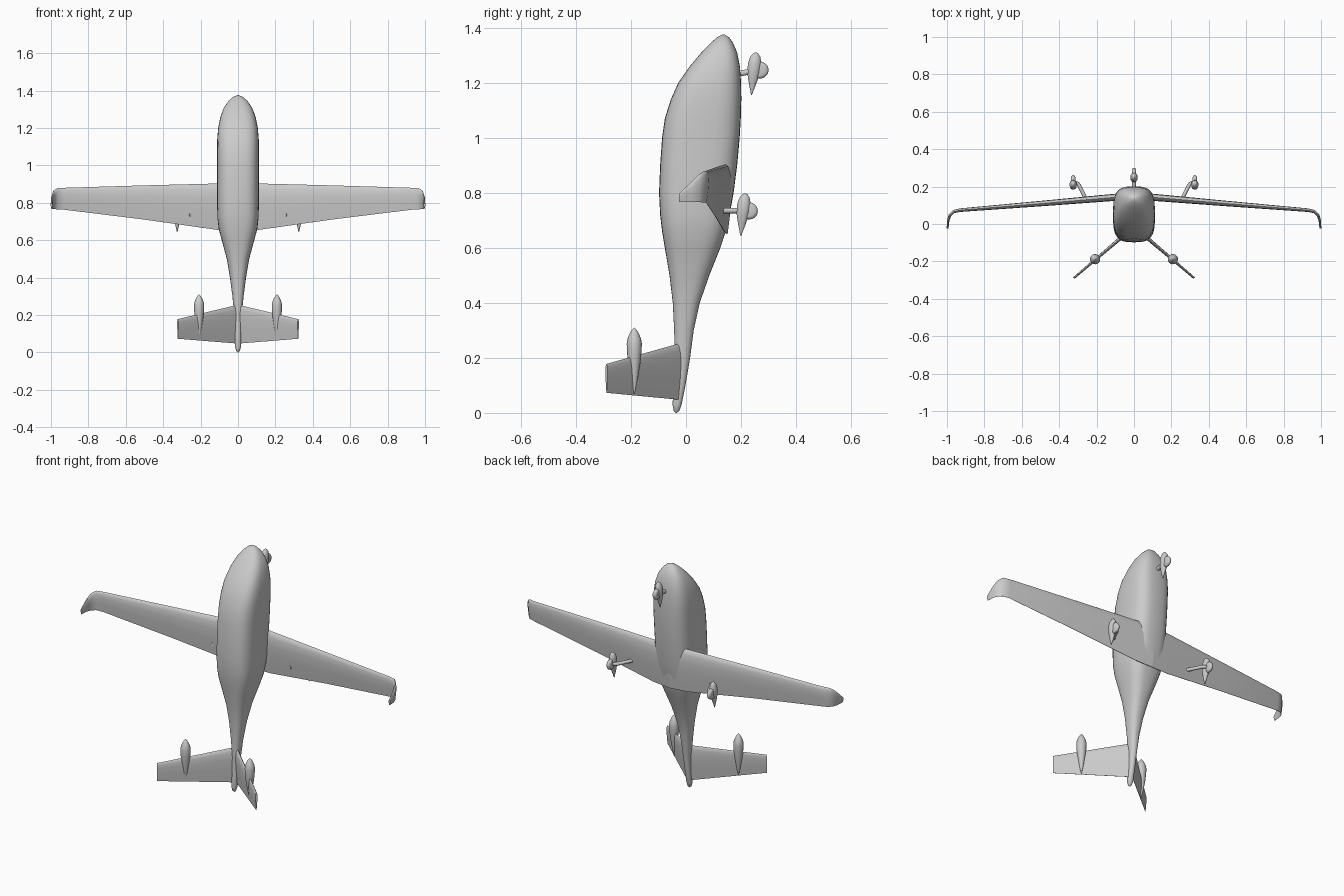
import bpy, bmesh
from math import sin, cos, pi, radians, copysign
from mathutils import Vector

if "Cube" in bpy.data.objects:
    bpy.data.objects.remove(bpy.data.objects["Cube"])


def loft(name, rings, mirror=False, angle=40):
    """Skin a list of equal-length point rings and cap both ends."""
    bm = bmesh.new()
    vs = [[bm.verts.new(p) for p in r] for r in rings]
    n = len(rings[0])
    for a, b in zip(vs, vs[1:]):
        for i in range(n):
            j = (i + 1) % n
            bm.faces.new((a[i], a[j], b[j], b[i]))
    bm.faces.new(vs[0])
    bm.faces.new(vs[-1])
    bmesh.ops.recalc_face_normals(bm, faces=bm.faces)
    me = bpy.data.meshes.new(name)
    bm.to_mesh(me)
    bm.free()
    ob = bpy.data.objects.new(name, me)
    bpy.context.collection.objects.link(ob)
    if mirror:
        ob.modifiers.new("mirror", "MIRROR").use_mirror_merge = False
    bpy.ops.object.select_all(action='DESELECT')
    ob.select_set(True)
    bpy.context.view_layer.objects.active = ob
    bpy.ops.object.shade_smooth_by_angle(angle=radians(angle))
    return ob


def oval(cx, cy, z, rx, ry, e=2.0, n=16):
    """Superellipse ring in a horizontal plane."""
    pw = lambda v: copysign(abs(v) ** (2 / e), v)
    return [(cx + rx * pw(cos(2 * pi * i / n)), cy + ry * pw(sin(2 * pi * i / n)), z)
            for i in range(n)]


def airfoil(x, y, z_lead, z_trail, thick, lean):
    """Wing section: chord along z, thickness along a leaned normal."""
    a = radians(lean)
    nrm = Vector((sin(a), cos(a), 0))
    prof = [(0, 0), (.03, .5), (.12, .85), (.3, 1), (.6, .7), (1, .06)]
    side = [(t, h) for t, h in prof] + [(t, -h) for t, h in prof[:0:-1]]
    return [Vector((x, y, z_lead + (z_trail - z_lead) * t)) + nrm * (h * thick / 2)
            for t, h in side]


def tube(name, pts, r, mirror=False, n=10):
    """Round strut through a few points."""
    pts = [Vector(p) for p in pts]
    rings = []
    for i, p in enumerate(pts):
        d = (pts[min(i + 1, len(pts) - 1)] - pts[max(i - 1, 0)]).normalized()
        u = d.cross(Vector((0, 0, 1))).normalized()
        v = d.cross(u)
        rings.append([p + r * (u * cos(2 * pi * k / n) + v * sin(2 * pi * k / n))
                      for k in range(n)])
    return loft(name, rings, mirror)


# Fuselage: z, y back, y belly, half width
body = [(0, -.037, -.033, .003), (.008, -.045, -.024, .01), (.03, -.049, -.016, .016),
        (.1, -.045, -.002, .017), (.2, -.041, .015, .02), (.3, -.043, .028, .03),
        (.4, -.048, .05, .043), (.5, -.06, .085, .06), (.6, -.077, .125, .087),
        (.66, -.087, .145, .103), (.72, -.094, .159, .11), (.8, -.098, .173, .112),
        (.9, -.094, .186, .112), (1.0, -.087, .195, .112), (1.07, -.077, .199, .112),
        (1.14, -.055, .201, .111), (1.2, -.028, .2, .106), (1.26, .014, .196, .094),
        (1.31, .056, .186, .075), (1.345, .09, .171, .05), (1.365, .113, .156, .028),
        (1.375, .132, .14, .005)]
loft("fuselage", [oval(0, (a + b) / 2, z, w, (b - a) / 2, 2 + 1.1 * min(1, w / .11), 32)
                  for z, a, b, w in body])

# Main wing with drooped tips
loft("wing", [airfoil(0, .15, .905, .65, .04, 0),
              airfoil(.11, .142, .903, .655, .038, 5),
              airfoil(.5, .109, .893, .71, .029, 5),
              airfoil(.93, .074, .88, .763, .019, 6),
              airfoil(.965, .066, .879, .765, .017, 25),
              airfoil(.985, .045, .865, .766, .015, 55),
              airfoil(.993, .02, .84, .766, .013, 75),
              airfoil(.997, -.025, .797, .767, .01, 85)], mirror=True)

# V tail
loft("v_tail", [airfoil(.0, -.015, .255, .047, .022, 40),
                airfoil(.322, -.289, .178, .073, .011, 40)], mirror=True)

# Motor pods on the tail
pod = [(.07, .002), (.085, .005), (.13, .014), (.18, .022), (.22, .0265), (.252, .0275),
       (.27, .0245), (.29, .016), (.303, .008), (.31, .001)]
loft("motor_pod", [oval(.208, -.188, z, r, r) for z, r in pod], mirror=True)


# Landing gear: wheel fairing, wheel and strut
def wheel_unit(label, x, y, z, mirror):
    fairing = [(-.09, .002, .002), (-.075, .005, .006), (-.045, .012, .015),
               (-.01, .019, .024), (.025, .02, .025), (.048, .015, .019),
               (.06, .008, .01), (.064, .002, .003)]
    loft(label + "_fairing", [oval(x, y + .1 * dz, z + dz, rx, ry, 2, 14)
                              for dz, rx, ry in fairing], mirror)
    tyre = [(-.012, .018), (-.01, .026), (-.004, .031), (.004, .031), (.01, .026), (.012, .018)]
    loft(label + "_wheel", [[(x + dx, y + .022 + r * cos(2 * pi * k / 20),
                              z + r * sin(2 * pi * k / 20)) for k in range(20)]
                            for dx, r in tyre], mirror)


wheel_unit("nose_gear", 0, .247, 1.246, False)
wheel_unit("main_gear", .325, .208, .734, True)
tube("nose_strut", [(0, .17, 1.228), (0, .25, 1.244)], .011)
tube("main_strut", [(.25, .12, .735), (.297, .212, .735), (.306, .221, .735),
                    (.328, .22, .735)], .01, True)
